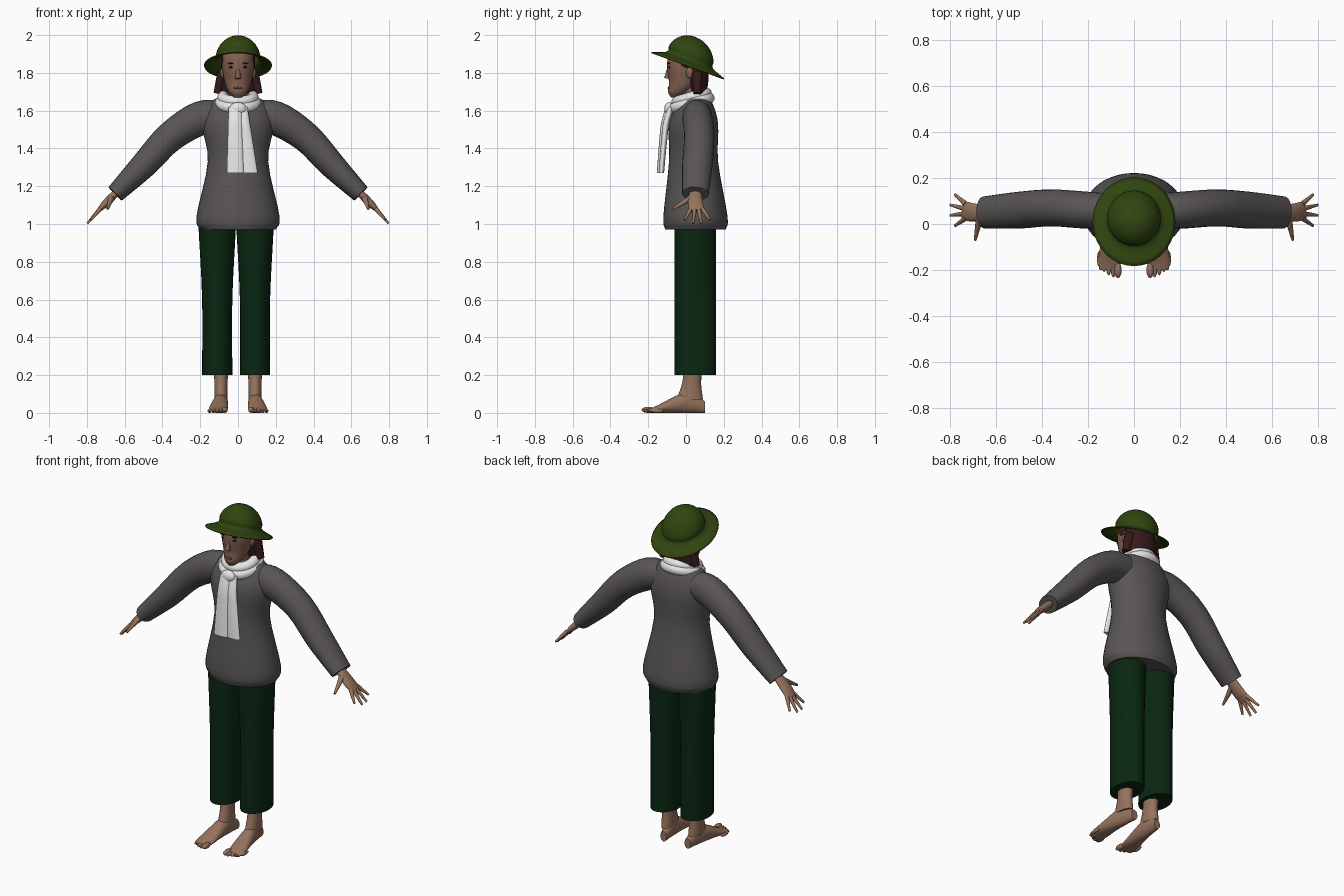
import bpy, bmesh, math
from mathutils import Matrix, Vector

cube = bpy.data.objects.get("Cube")
if cube:
    bpy.data.objects.remove(cube)

ACROSS = Vector((1, 0, 0))
DEEP = Vector((0, 1, 0))
UP = Vector((0, 0, 1))


def material(name, *rgb):
    colour = (*rgb, 1)
    made = bpy.data.materials.new(name)
    made.use_nodes = True
    made.diffuse_color = colour
    made.node_tree.nodes["Principled BSDF"].inputs["Base Color"].default_value = colour
    return made


sweater_grey = material("sweater grey", .1, .09, .09)
trouser_green = material("trouser green", .003, .02, .006)
hat_green = material("hat green", .03, .06, .005)
skin = material("skin", .3, .17, .11)
face_skin = material("face skin", .23, .12, .08)
hair_red = material("dark red hair", .04, .01, .01)
scarf_white = material("scarf white", .8, .8, .8)
eye_dark = material("eye dark", .01, .01, .01)
lip_brown = material("lip brown", .15, .06, .04)


def style(ob, mat):
    ob.data.materials.append(mat)
    bpy.ops.object.select_all(action='DESELECT')
    ob.select_set(True)
    bpy.context.view_layer.objects.active = ob
    bpy.ops.object.shade_smooth_by_angle(angle=math.radians(50))
    return ob


def finish(name, bm, mat):
    bmesh.ops.recalc_face_normals(bm, faces=bm.faces[:])
    mesh = bpy.data.meshes.new(name)
    bm.to_mesh(mesh)
    bm.free()
    ob = bpy.data.objects.new(name, mesh)
    bpy.context.collection.objects.link(ob)
    return style(ob, mat)


def smooth_path(stations, steps):
    """Catmull-Rom curve through the stations."""
    points = [Vector(s) for s in stations]
    first = points[0] * 2 - points[1]
    last = points[-1] * 2 - points[-2]
    points = [first, *points, last]
    path = []
    for before, start, end, after in zip(points, points[1:], points[2:], points[3:]):
        leave, arrive = (end - before) / 2, (after - start) / 2
        for k in range(steps):
            t = k / steps
            ease = t * t * (3 - 2 * t)
            path.append(start.lerp(end, ease) + leave * t * (1 - t) ** 2
                        - arrive * t * t * (1 - t))
    return path + [points[-2]]


def loft(name, mat, stations, side=ACROSS, axis=None, sides=24, steps=4, flip=1, caps=True):
    """Skin of oval rings; each station is a centre, a half width along side and the other."""
    path = smooth_path(stations, steps)
    bm = bmesh.new()
    rings = []
    for i, station in enumerate(path):
        before, after = path[max(i - 1, 0)], path[min(i + 1, len(path) - 1)]
        along = axis or (after - before).to_3d().normalized()
        wide = (side - along * side.dot(along)).normalized()
        thick = along.cross(wide)
        ring = []
        for k in range(sides):
            angle = math.tau * k / sides
            point = (station.to_3d() + wide * math.cos(angle) * max(station[3], .001)
                     + thick * math.sin(angle) * max(station[4], .001))
            point.x *= flip
            ring.append(bm.verts.new(point))
        rings.append(ring)
    for lower, upper in zip(rings, rings[1:]):
        for k in range(sides):
            bm.faces.new((lower[k - 1], lower[k], upper[k], upper[k - 1]))
    if caps:
        bm.faces.new(rings[0])
        bm.faces.new(rings[-1])
    return finish(name, bm, mat)


def column(name, mat, stations, x=0, **options):
    """Loft of level rings; each station is height, y, half width and half depth."""
    rings = [(x, y, z, wide, deep) for z, y, wide, deep in stations]
    return loft(name, mat, rings, axis=UP, **options)


def taper(name, mat, start, end, thick, thin, **options):
    return loft(name, mat, [(*start, thick, thick), (*end, thin, thin)],
                sides=12, steps=1, **options)


def ball(name, mat, centre, size):
    bm = bmesh.new()
    bmesh.ops.create_uvsphere(bm, u_segments=16, v_segments=10, radius=1)
    bm.transform(Matrix.Translation(centre) @ Matrix.Diagonal((*size, 1)))
    return finish(name, bm, mat)


# Sweater body
column("sweater_body", sweater_grey, [
    (.97, .05, .2, .16), (1.04, .05, .22, .17), (1.33, .04, .16, .13),
    (1.53, .04, .19, .13), (1.64, .05, .15, .09), (1.68, .05, .08, .06)], sides=40)

for flip, word in ((1, "left"), (-1, "right")):
    # Trouser leg, both shifted slightly to the right
    column(word + "_trouser_leg", trouser_green,
           [(.2, .05, .08, .11), (.6, .05, .08, .11), (1, .05, .1, .11)],
           x=.1 - .01 * flip, flip=flip)

    # Sleeve
    loft(word + "_sleeve", sweater_grey, [
        (.08, .06, 1.57, .07, .08), (.2, .06, 1.56, .08, .09), (.36, .07, 1.46, .08, .08),
        (.5, .06, 1.31, .08, .07), (.65, .05, 1.16, .07, .05)], side=DEEP, flip=flip)

    # Hand with spread fingers
    loft(word + "_palm", skin, [
        (.63, .05, 1.18, .03, .02), (.7, .05, 1.11, .04, .02), (.74, .06, 1.07, .04, .01)],
        side=DEEP, flip=flip)
    for i in range(4):
        spread = i - 1.5
        bend = .01 * spread ** 2
        base = (.73, .056 + spread * .02, 1.08)
        tip = (.8 - bend, .06 + spread * .045, 1 + bend)
        taper(f"{word}_finger_{i + 1}", skin, base, tip, .012, .006, flip=flip)
    taper(word + "_thumb", skin, (.67, .03, 1.14), (.69, -.07, 1.08), .017, .006, flip=flip)

    # Ankle, foot resting on its sole, and toes
    column(word + "_ankle", skin,
           [(.25, .04, .04, .05), (.16, .03, .035, .05), (.07, .02, .035, .07)],
           x=.09, flip=flip)
    foot = [(.1, .02, .03), (.04, .03, .05), (-.03, .04, .05), (-.15, .05, .02), (-.2, .04, .01)]
    loft(word + "_foot", skin,
         [(.09 - y / 10, y, height, wide, height) for y, wide, height in foot],
         axis=-DEEP, flip=flip)
    for i in range(5):
        size = .016 if i == 0 else .011
        ball(f"{word}_toe_{i + 1}", skin,
             (flip * (.07 + i * .02), i * i * .003 - .2, size), (size, .035, size))

    # Ear, eye, eyebrow and side hair
    ball(word + "_ear", face_skin, (flip * .08, .02, 1.8), (.015, .02, .03))
    ball(word + "_eye", eye_dark, (flip * .034, -.088, 1.83), (.015, .006, .006))
    ball(word + "_eyebrow", eye_dark, (flip * .036, -.09, 1.85), (.02, .006, .004))
    ball(word + "_sideburn", hair_red, (flip * .076, 0, 1.86), (.015, .03, .04))
    taper(word + "_hair_lock", hair_red, (.08, .06, 1.8), (.11, .06, 1.69), .03, .02, flip=flip)

# Neck, head and face
taper("neck", face_skin, (0, .04, 1.6), (0, .03, 1.75), .05, .05)
column("head", face_skin, [
    (1.67, -.06, .02, .02), (1.7, -.04, .05, .055), (1.75, -.01, .07, .08),
    (1.83, 0, .084, .1), (1.9, .01, .08, .1), (1.96, .01, .04, .05)], sides=32)
taper("nose", face_skin, (0, -.09, 1.83), (0, -.1, 1.77), .008, .016)
ball("mouth", lip_brown, (0, -.09, 1.72), (.024, .008, .007))
column("back_hair", hair_red,
       [(1.9, .04, .09, .08), (1.78, .06, .09, .06), (1.69, .07, .1, .04)])

# Hat: sloping brim and round crown, tipped backwards
crown = []
for k in range(7):
    rise = math.sin(math.pi * k / 12)
    shrink = math.cos(math.pi * k / 12)
    crown.append((.03 + rise * .125, rise * -.015, shrink * .12, shrink * .13))
hat = column("hat", hat_green, [(0, 0, .18, .205), *crown], sides=40, caps=False)
hat.location = (0, .01, 1.84)
hat.rotation_euler.x = math.radians(-20)
hat.modifiers.new("thickness", 'SOLIDIFY').thickness = .006

# Scarf: two folds round the neck, a knot and two hanging ends
for word, height, reach in (("lower", 1.64, .095), ("upper", 1.67, .08)):
    bpy.ops.mesh.primitive_torus_add(
        location=(0, .03, height), rotation=(.28, 0, 0), major_radius=reach, minor_radius=.03)
    fold = bpy.context.object
    fold.name = f"scarf_{word}_fold"
    style(fold, scarf_white)
ball("scarf_knot", scarf_white, (0, -.09, 1.61), (.045, .025, .035))
for word, x, lean, y in (("front", -.015, 0, -.09), ("behind", .015, .045, -.08)):
    drop = [k / 4 for k in range(5)]
    loft(f"scarf_end_{word}", scarf_white,
         [(x + lean * t, y - .05 * math.sqrt(t), 1.62 - .35 * t, .035 + .01 * t, .018 - .004 * t)
          for t in drop], axis=UP)
